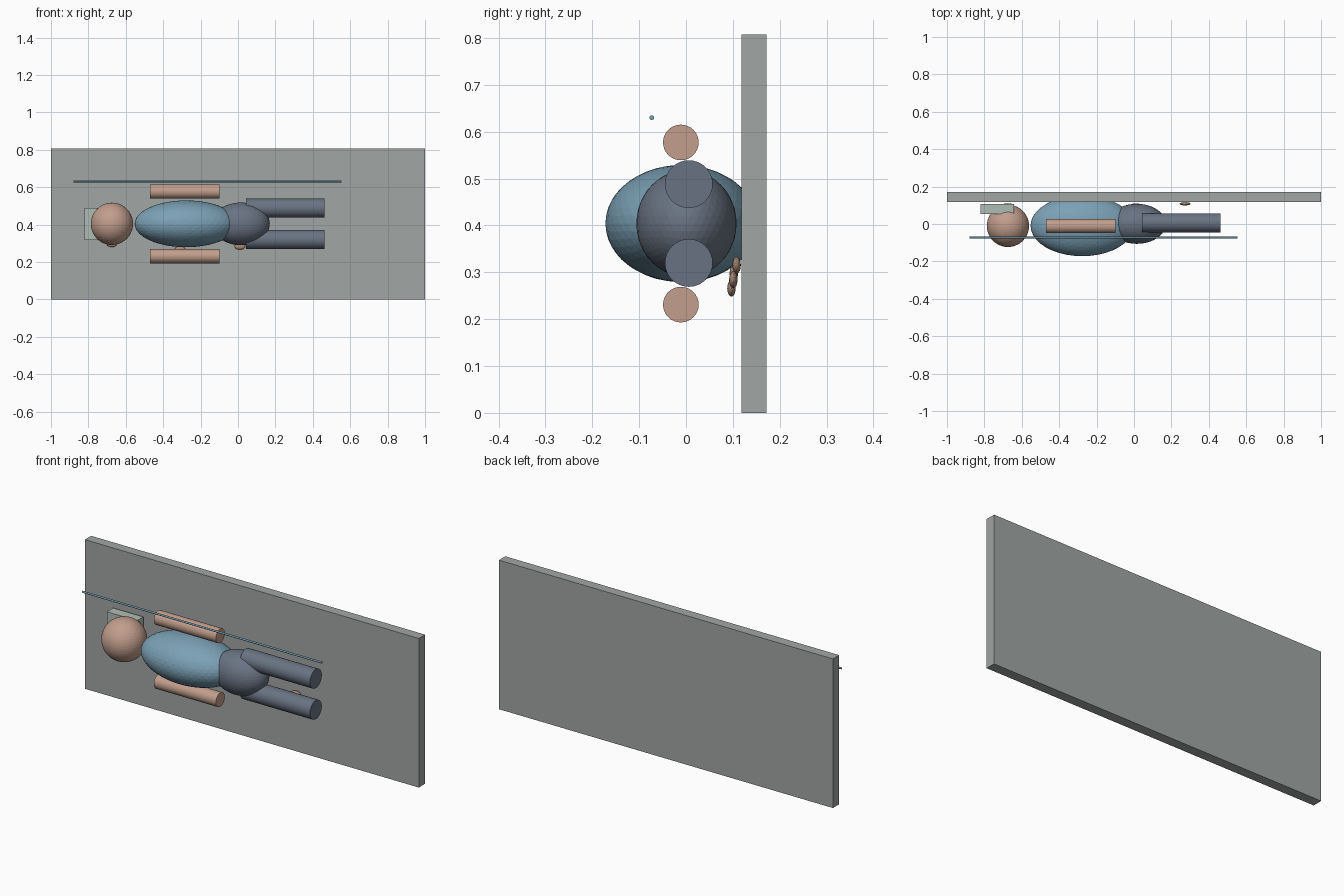
import bpy, math

if "Cube" in bpy.data.objects:
    bpy.data.objects.remove(bpy.data.objects["Cube"])


def srgb(r, g, b):
    return tuple(c / 12.92 if c <= 0.04045 else ((c + 0.055) / 1.055) ** 2.4 for c in (r, g, b)) + (1.0,)


def material(name, rgb):
    m = bpy.data.materials.new(name)
    m.diffuse_color = srgb(*rgb)
    m.use_nodes = True
    m.node_tree.nodes["Principled BSDF"].inputs["Base Color"].default_value = m.diffuse_color
    return m


SKIN = material("skin", (0.76, 0.62, 0.55))
SHIRT = material("shirt blue", (0.48, 0.63, 0.71))
TROUSERS = material("trouser slate", (0.41, 0.45, 0.51))
PANEL = material("panel grey", (0.63, 0.65, 0.64))
PILLOW = material("pillow grey", (0.69, 0.74, 0.71))
TAN = material("bead tan", (0.68, 0.55, 0.46))


def finish(name, mat):
    ob = bpy.context.object
    ob.name = name
    ob.data.materials.append(mat)
    return ob


def box(name, lo, hi, mat):
    bpy.ops.mesh.primitive_cube_add(size=1, location=[(a + b) / 2 for a, b in zip(lo, hi)])
    bpy.context.object.scale = [b - a for a, b in zip(lo, hi)]
    return finish(name, mat)


def ellipsoid(name, centre, radii, mat, detail=4):
    bpy.ops.mesh.primitive_ico_sphere_add(subdivisions=detail, radius=1, location=centre)
    bpy.context.object.scale = radii
    return finish(name, mat)


def rod(name, x0, x1, y, z, r, mat, sides=32):
    # cylinder lying along x, smooth sides with sharp rims
    bpy.ops.mesh.primitive_cylinder_add(vertices=sides, radius=r, depth=x1 - x0,
                                        location=((x0 + x1) / 2, y, z),
                                        rotation=(0, math.pi / 2, 0))
    ob = finish(name, mat)
    bpy.ops.object.shade_smooth_by_angle()
    return ob


MID = 0.404  # height of the body's centre line

# upright panel and the pillow in front of it
box("back_panel", (-1, 0.118, 0), (1, 0.172, 0.807), PANEL)
box("pillow", (-0.822, 0.053, 0.318), (-0.642, 0.107, 0.489), PILLOW)

# body
ellipsoid("head", (-0.674, -0.01, MID), (0.113,) * 3, SKIN)
ellipsoid("torso", (-0.277, -0.0095, MID), (0.276, 0.1625, 0.125), SHIRT)
ellipsoid("hips", (0.015, 0.001, MID), (0.155, 0.107, 0.114), TROUSERS)

# limbs, mirrored about the centre line
for side, s in (("upper", 1), ("lower", -1)):
    rod(side + "_arm", -0.47, -0.098, -0.011, MID + s * 0.173, 0.038, SKIN)
    rod(side + "_leg", 0.043, 0.462, 0.006, MID + s * 0.084, 0.051, TROUSERS)

# thin rail along the front
rod("rail", -0.88, 0.553, -0.073, 0.63, 0.005, SHIRT, 16)

# small flattened beads behind the body
for i, (x, y, z) in enumerate([(-0.674, 0.102, 0.298), (-0.31, 0.097, 0.266),
                               (0.01, 0.101, 0.284), (0.273, 0.108, 0.315)]):
    ellipsoid("bead_%d" % (i + 1), (x, y, z), (0.029, 0.009, 0.018), TAN, 3)
